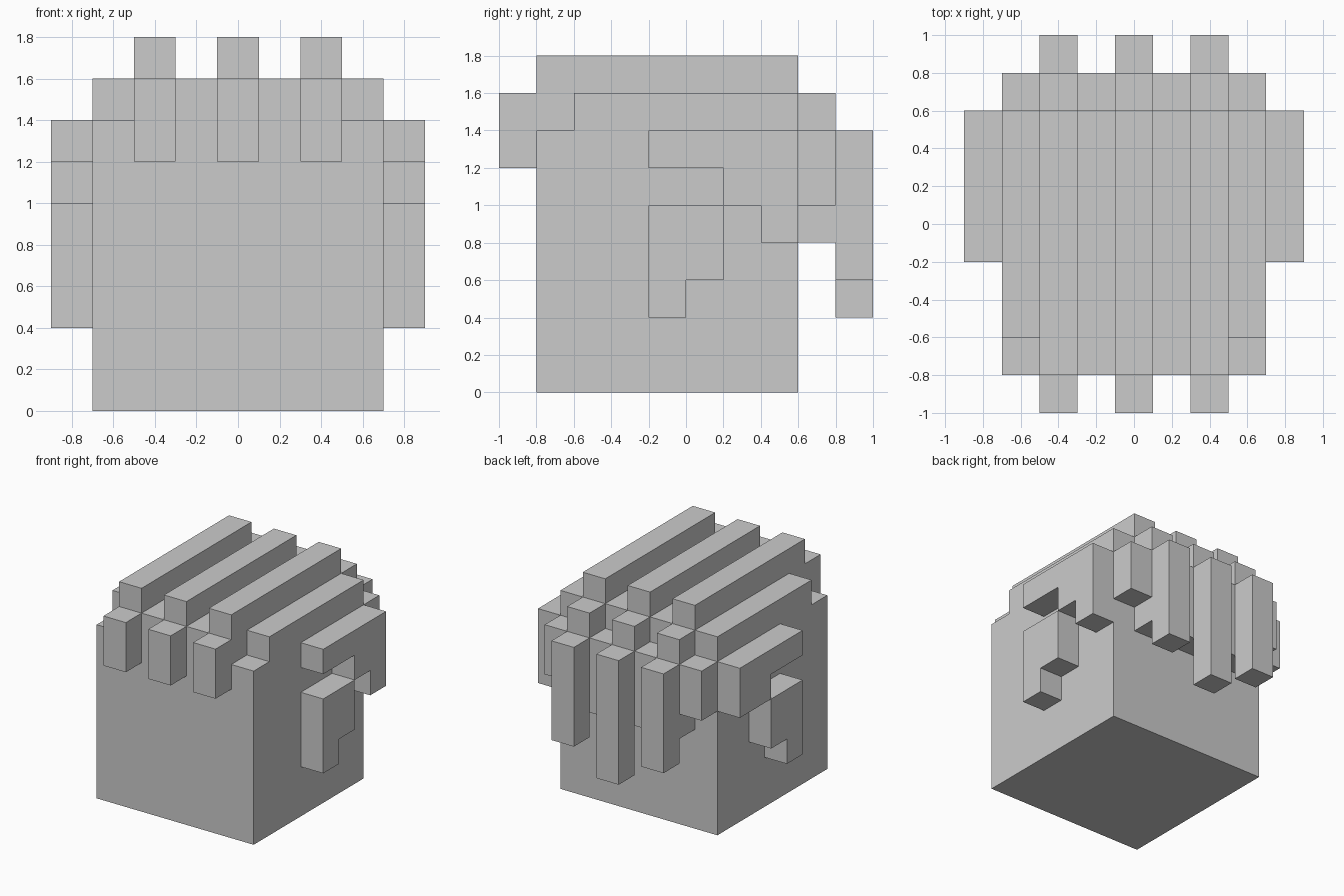
import bpy, bmesh
from math import radians

if "Cube" in bpy.data.objects:
    bpy.data.objects.remove(bpy.data.objects["Cube"], do_unlink=True)

UNIT = 0.2
ORIGIN = (-0.7, -0.8, 0.0)

grey = bpy.data.materials.new("plain grey")
grey.use_nodes = True
colour = (0.6, 0.6, 0.6, 1)
grey.diffuse_color = colour
grey.node_tree.nodes["Principled BSDF"].inputs["Base Color"].default_value = colour


def block(xs, ys, zs):
    """Set of grid cells between the given (start, end) ranges."""
    return {(x, y, z) for x in range(*xs) for y in range(*ys) for z in range(*zs)}


def build(name, cells):
    """Turn grid cells into one clean outer shell."""
    bm = bmesh.new()
    verts = {}

    def vert(p):
        if p not in verts:
            verts[p] = bm.verts.new([o + UNIT * c for o, c in zip(ORIGIN, p)])
        return verts[p]

    for cell in sorted(cells):
        for axis in range(3):
            for side in (0, 1):
                beside = list(cell)
                beside[axis] += 2 * side - 1
                if tuple(beside) in cells:
                    continue
                ring = []
                for u, v in ((0, 0), (1, 0), (1, 1), (0, 1)):
                    p = list(cell)
                    p[axis] += side
                    p[(axis + 1) % 3] += u
                    p[(axis + 2) % 3] += v
                    ring.append(vert(tuple(p)))
                bm.faces.new(ring if side else ring[::-1])
    bmesh.ops.dissolve_limit(bm, angle_limit=radians(1),
                             verts=bm.verts[:], edges=bm.edges[:])
    mesh = bpy.data.meshes.new(name)
    bm.to_mesh(mesh)
    bm.free()
    mesh.materials.append(grey)
    obj = bpy.data.objects.new(name, mesh)
    bpy.context.collection.objects.link(obj)


# Head with a cap of hair, notched at the two front corners
head = block((0, 7), (0, 7), (0, 7))
cap = block((1, 6), (0, 7), (7, 8)) | block((0, 7), (1, 7), (7, 8))
build("head", head | cap)

# Three ridges along the top, each with a fringe lock in front and a tail behind
for label, x, tail_bottom in (("right", 1, 3), ("middle", 3, 2), ("left", 5, 3)):
    col = (x, x + 1)
    build(label + "_ridge", block(col, (0, 7), (8, 9)))
    build(label + "_fringe_lock", block(col, (-1, 0), (6, 8)))
    build(label + "_back_tail", block(col, (8, 9), (tail_bottom, 7)))

# Hair layer on the back of the head, ridged and shorter at the corners
back = set()
for x in range(7):
    bottom = 5 if x in (0, 6) else 4
    top = 8 if x % 2 else 7
    back |= block((x, x + 1), (7, 8), (bottom, top))
build("back_hair", back)

# Side hair: an upper lock sweeping back and a lower sideburn
for label, x, rear_bottom in (("right", -1, 5), ("left", 7, 4)):
    col = (x, x + 1)
    build(label + "_upper_lock",
          block(col, (3, 7), (6, 7)) | block(col, (5, 6), (5, 6))
          | block(col, (6, 7), (rear_bottom, 6)))
    build(label + "_sideburn",
          block(col, (3, 5), (3, 5)) | block(col, (3, 4), (2, 3)))
